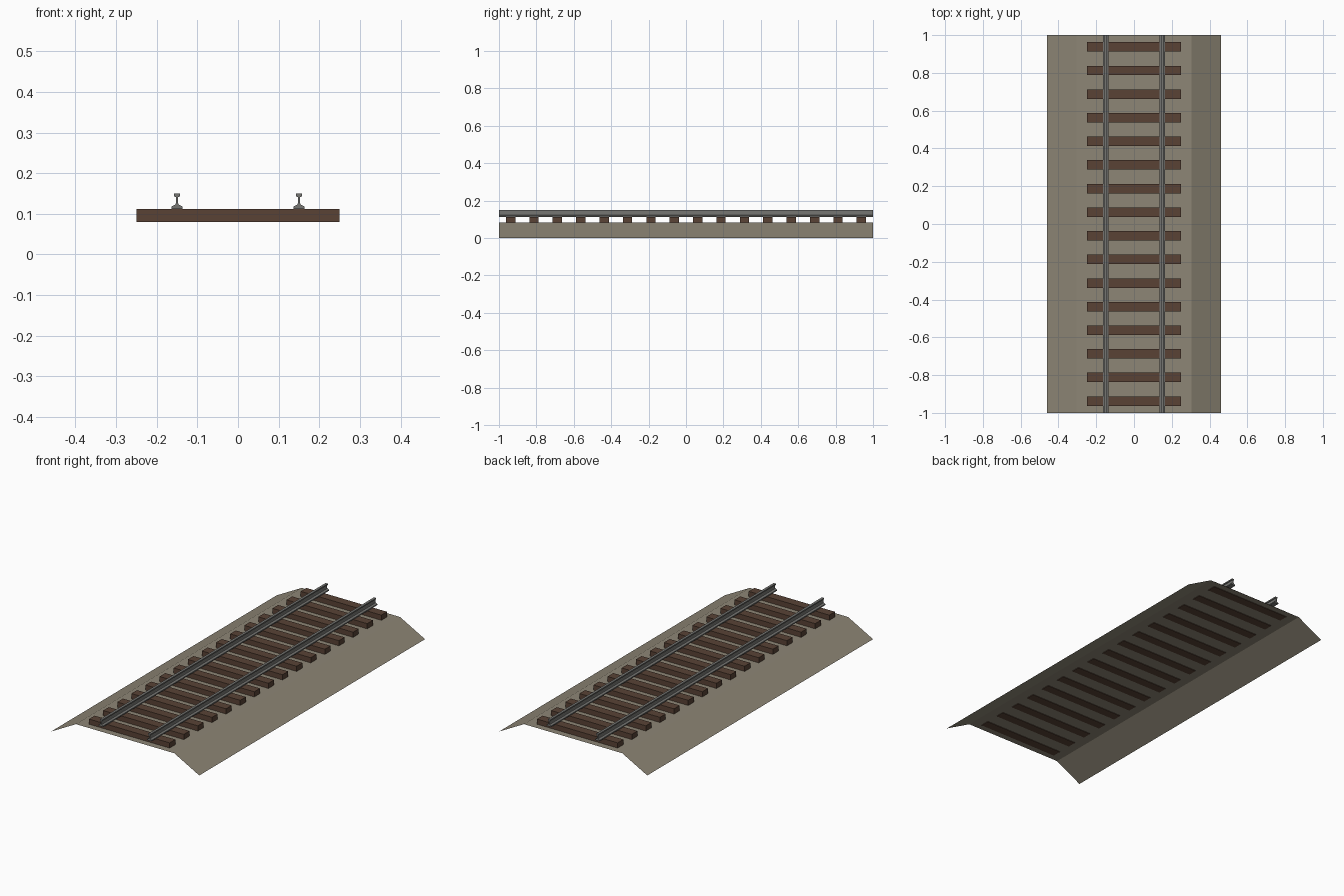
import bpy
import bmesh

default = bpy.data.objects.get("Cube")
if default:
    bpy.data.objects.remove(default, do_unlink=True)


def material(name, rgb, roughness=0.9):
    mat = bpy.data.materials.new(name)
    mat.use_nodes = True
    colour = (*rgb, 1)
    mat.diffuse_color = colour
    shader = mat.node_tree.nodes["Principled BSDF"]
    shader.inputs["Base Color"].default_value = colour
    shader.inputs["Roughness"].default_value = roughness
    return mat


def extrude_profile(name, points, mat, closed=True):
    """Sweep an x-z profile along the full length of the track."""
    bm = bmesh.new()
    front, back = [[bm.verts.new((x, y, z)) for x, z in points] for y in (-1, 1)]
    count = len(points)
    for i in range(count if closed else count - 1):
        j = (i + 1) % count
        bm.faces.new((front[i], front[j], back[j], back[i]))
    if closed:
        bm.faces.new(front)
        bm.faces.new(back[::-1])
        bmesh.ops.recalc_face_normals(bm, faces=bm.faces)
    return finish(name, bm, mat)


def finish(name, bm, mat):
    mesh = bpy.data.meshes.new(name)
    bm.to_mesh(mesh)
    bm.free()
    mesh.materials.append(mat)
    obj = bpy.data.objects.new(name, mesh)
    bpy.context.collection.objects.link(obj)
    return obj


gravel = material("gravel", (0.27, 0.24, 0.18))
timber = material("dark timber", (0.10, 0.055, 0.036))
steel = material("rail steel", (0.18, 0.18, 0.17), 0.6)

# Ballast bed: an open sheet with sloping shoulders
extrude_profile("ballast_bed", [(-0.46, 0), (-0.305, 0.083), (0.305, 0.083), (0.46, 0)],
                gravel, closed=False)

# Sleepers: one beam repeated along the track
spacing = 0.125
bm = bmesh.new()
bmesh.ops.create_cube(bm, size=1)
bmesh.ops.scale(bm, vec=(0.5, 0.05, 0.032), verts=bm.verts)
sleepers = finish("sleepers", bm, timber)
sleepers.location = (0, -7.5 * spacing, 0.096)
array = sleepers.modifiers.new("repeat", 'ARRAY')
array.count = 16
array.use_relative_offset = False
array.use_constant_offset = True
array.constant_offset_displace = (0, spacing, 0)

# Rails: half section of foot, web and head, mirrored to a full section
half = [(0.014, 0.112), (0.014, 0.118), (0.004, 0.123), (0.003, 0.126),
        (0.003, 0.141), (0.007, 0.143), (0.007, 0.15)]
section = half + [(-x, z) for x, z in reversed(half)]
for side, offset in (("left", 0.15), ("right", -0.15)):
    extrude_profile(side + "_rail", [(x + offset, z) for x, z in section], steel)
